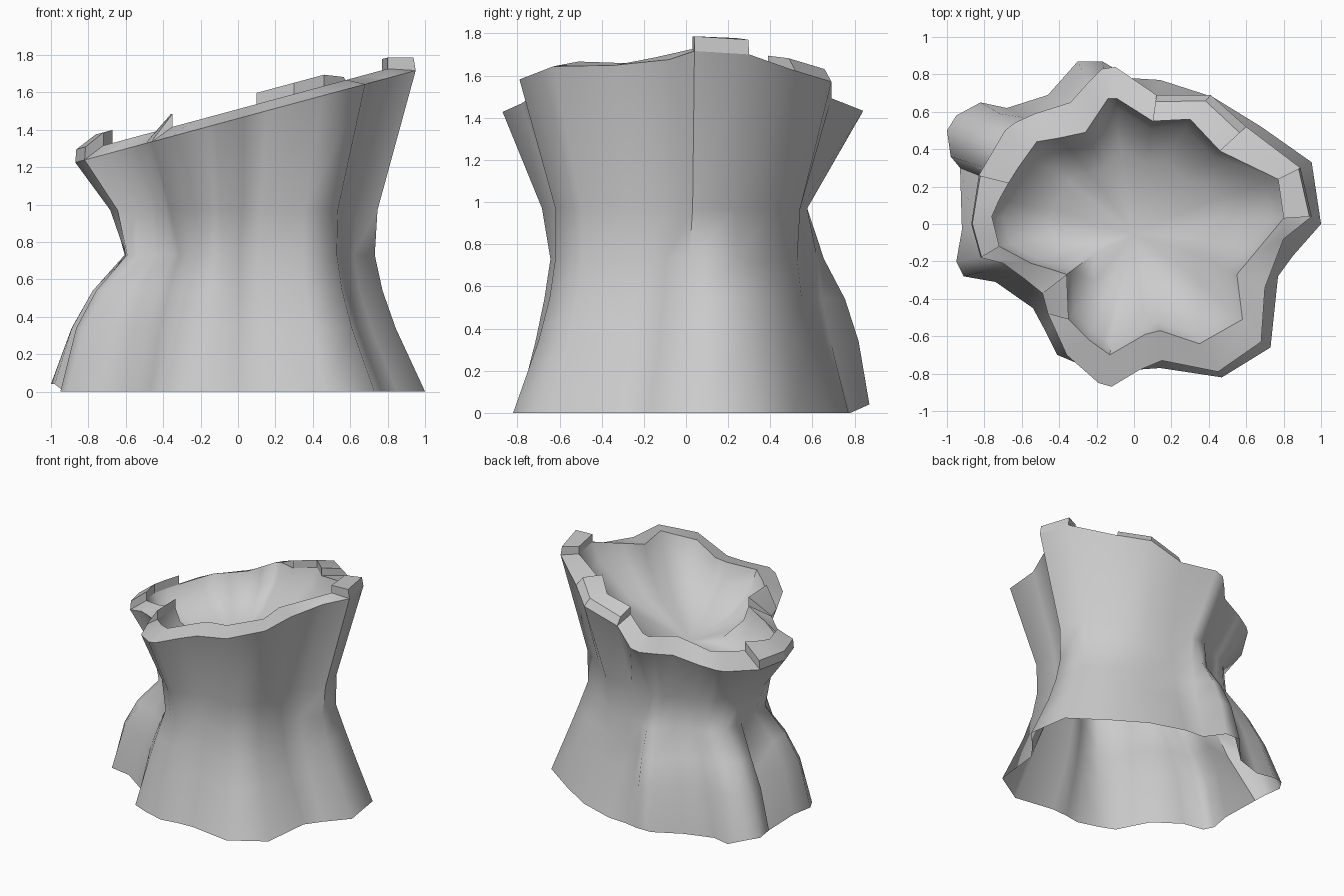
import bpy
from math import hypot, radians

cube = bpy.data.objects.get("Cube")
if cube:
    bpy.data.objects.remove(cube, do_unlink=True)

plain_grey = bpy.data.materials.new("plain_grey")
plain_grey.use_nodes = True
plain_grey.diffuse_color = (0.6, 0.6, 0.6, 1)
plain_grey.node_tree.nodes["Principled BSDF"].inputs["Base Color"].default_value = (0.6, 0.6, 0.6, 1)

# Matching outlines, counterclockwise from the left side of the trunk
RIM = [(.95, .04), (.89, .3), (.6, .52), (.41, .69), (.12, .69), (-.1, .84),
       (-.17, .83), (-.26, .74), (-.34, .65), (-.53, .59), (-.64, .54), (-.69, .5),
       (-.76, .38), (-.83, .26), (-.85, .13), (-.87, 0), (-.82, -.18), (-.7, -.21),
       (-.59, -.29), (-.49, -.37), (-.46, -.48), (-.36, -.7), (-.19, -.85), (-.12, -.87),
       (.03, -.78), (.15, -.73), (.45, -.79), (.68, -.63), (.7, -.34), (.8, -.08)]
INNER = [(.8, .03), (.77, .24), (.46, .39), (.3, .56), (.1, .55), (-.09, .67),
         (-.14, .67), (-.2, .58), (-.26, .49), (-.4, .46), (-.52, .44), (-.57, .37),
         (-.62, .3), (-.67, .22), (-.72, .13), (-.76, .04), (-.72, -.12), (-.55, -.21),
         (-.45, -.24), (-.36, -.27), (-.35, -.51), (-.24, -.62), (-.17, -.67), (-.13, -.7),
         (.06, -.59), (.14, -.57), (.35, -.64), (.58, -.51), (.55, -.27), (.65, -.15)]
FOOT = [(1, 0), (.95, .33), (.68, .52), (.42, .68), (.14, .77), (-.02, .78),
        (-.17, .87), (-.3, .87), (-.46, .69), (-.68, .62), (-.82, .65), (-.95, .58),
        (-1, .5), (-.98, .36), (-.93, .3), (-.92, -.03), (-.95, -.2), (-.91, -.28),
        (-.74, -.31), (-.54, -.45), (-.47, -.58), (-.41, -.7), (-.29, -.75), (-.12, -.8),
        (0, -.78), (.14, -.77), (.47, -.82), (.73, -.66), (.77, -.28), (.85, -.17)]
COUNT = len(RIM)
ROOT_TIPS = (6, 7, 11, 12, 13)
VALLEYS = (3, 4, 5, 14)


def cut_height(x):
    """Height of the slanted cut across the top."""
    return 1.46 + 0.27 * x


def mix(a, b, t):
    return a + (b - a) * t


def make_object(name, verts, faces, angle):
    mesh = bpy.data.meshes.new(name)
    mesh.from_pydata(verts, [], faces)
    mesh.update()
    obj = bpy.data.objects.new(name, mesh)
    bpy.context.collection.objects.link(obj)
    mesh.materials.append(plain_grey)
    bpy.ops.object.select_all(action="DESELECT")
    obj.select_set(True)
    bpy.context.view_layer.objects.active = obj
    bpy.ops.object.shade_smooth_by_angle(angle=radians(angle))


def trunk_column(i):
    """One vertical strip of points from the foot, over the rim, into the hollow."""
    (rx, ry), (ix, iy), (fx, fy) = RIM[i], INNER[i], FOOT[i]
    flare = 0 if i in VALLEYS else max(0, ry, -rx) / hypot(rx, ry)
    # lobes flatten out where the trunk is narrowest
    wx = (rx + fx) * (.335 if rx < 0 else .375)
    wy = min((ry + fy) * .385, .66)
    points = [(fx, fy, 0.04 if i in ROOT_TIPS else 0)]
    # roots swell outward at the back and right, the rest tapers straight
    for z, straight, swollen in ((.34, .4, .77), (.54, .14, .47)):
        t = mix(straight, swollen, flare)
        points.append((mix(wx, fx, t), mix(wy, fy, t), z))
    points.append((wx, wy, .73))
    points.append((rx * .785, min(ry * .785, .575), .97))
    points.append((rx, ry, cut_height(rx)))
    points.append((ix, iy, cut_height(ix) + .05))
    # hollow
    for scale, drop in ((.92, .07), (.6, .23)):
        points.append((ix * scale, iy * scale, cut_height(ix * scale) - drop))
    return points


# Trunk shell, open underneath, with a dished top
columns = [trunk_column(i) for i in range(COUNT)]
levels = len(columns[0])
verts = [p for column in columns for p in column]
faces = []
for i in range(COUNT):
    a, b = i * levels, (i + 1) % COUNT * levels
    faces += [(a + k, b + k, b + k + 1, a + k + 1) for k in range(levels - 1)]
    faces.append((a + levels - 1, b + levels - 1, COUNT * levels))
verts.append((0, -.05, 1.12))
make_object("hollow_trunk", verts, faces, 57)


# Broken splinters standing on the rim, with tops narrower than their feet
def rim_splinter(name, first, last, outer_rise, inner_rise, taper):
    verts, faces = [], []
    for i in range(first, last + 1):
        (ox, oy), (ix, iy) = RIM[i], INNER[i]
        low_out, low_in = cut_height(ox), cut_height(ix) + .05
        verts += [(ox, oy, low_out),
                  (mix(ox, ix, taper), mix(oy, iy, taper), low_out + outer_rise),
                  (ix, iy, low_in + inner_rise), (ix, iy, low_in)]
    for s in range(last - first):
        a, b = 4 * s, 4 * s + 4
        faces += [(a + k, b + k, b + k + 1, a + k + 1) for k in range(3)]
    end = len(verts) - 4
    faces += [(0, 1, 2, 3), (end + 3, end + 2, end + 1, end)]
    make_object(name, verts, faces, 20)


rim_splinter("left_splinter", 0, 1, .07, .06, .08)
rim_splinter("back_splinter", 2, 4, .06, .06, .25)
rim_splinter("right_splinter", 13, 16, .07, .07, .05)
rim_splinter("front_splinter", 19, 20, .02, .07, .1)
